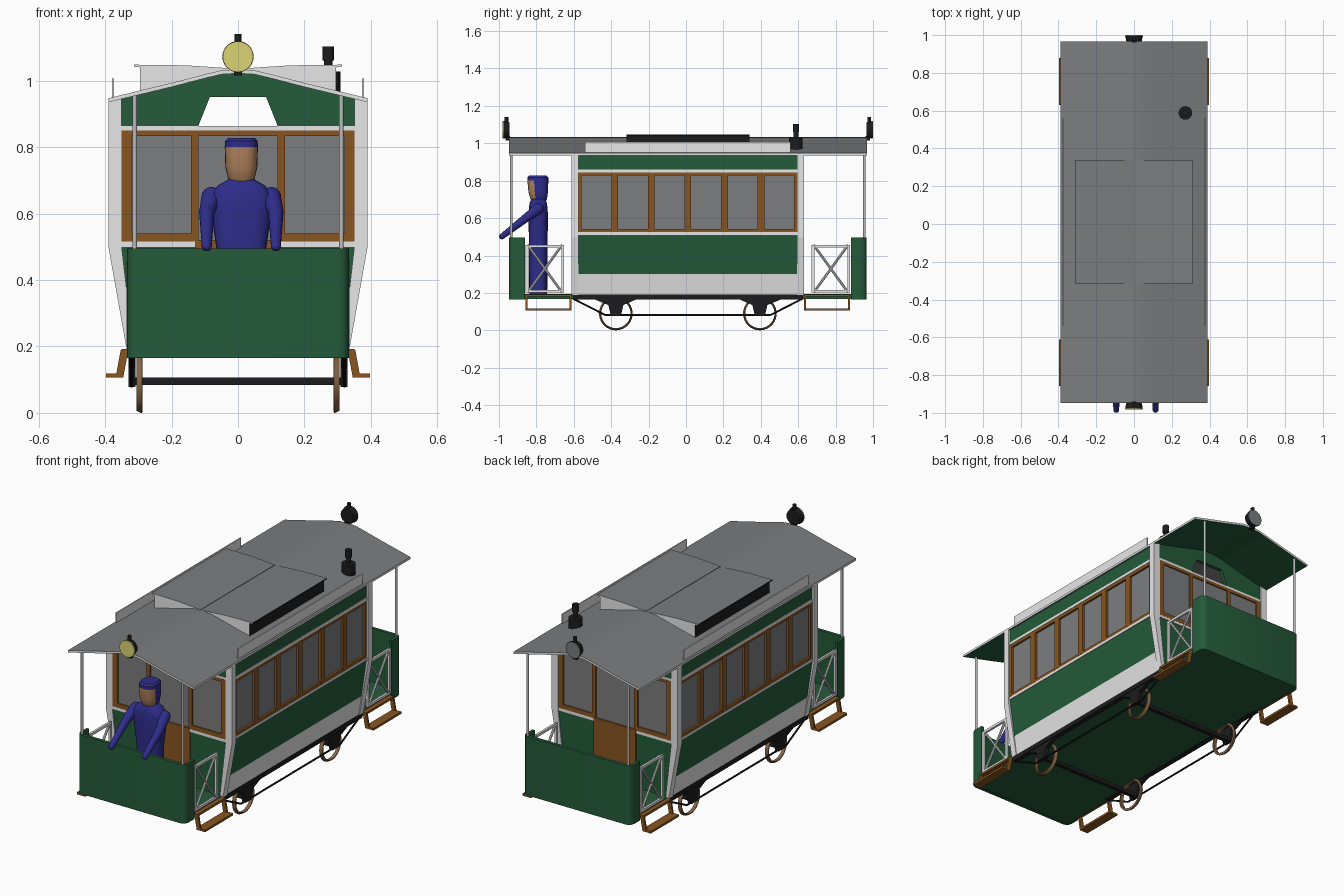
import bpy, bmesh, math
from mathutils import Vector, Matrix

if "Cube" in bpy.data.objects:
    bpy.data.objects.remove(bpy.data.objects["Cube"])

CY = 0.01  # the car is symmetric front to back about this y


def material(name, r, g, b):
    m = bpy.data.materials.new(name)
    m.diffuse_color = (r, g, b, 1)
    m.use_nodes = True
    m.node_tree.nodes["Principled BSDF"].inputs["Base Color"].default_value = m.diffuse_color
    return m


GREEN = material("green paint", 0.018, 0.105, 0.043)
WHITE = material("white paint", 0.8, 0.8, 0.8)
BROWN = material("brown wood", 0.25, 0.09, 0.016)
GREY = material("grey", 0.2, 0.205, 0.21)
BLACK = material("black iron", 0.012, 0.012, 0.013)
BLUE = material("blue cloth", 0.028, 0.026, 0.26)
SKIN = material("skin", 0.45, 0.23, 0.11)
YELLOW = material("yellow lamp", 0.72, 0.65, 0.17)
TAN = material("tan wheel", 0.24, 0.13, 0.06)
STEEL = material("light grey steel", 0.5, 0.5, 0.5)


def prism(bm, pts, a, b, axis='y'):
    """Extrude a 2D outline from a to b along an axis."""
    def place(p, t):
        return {'x': (t, p[0], p[1]), 'y': (p[0], t, p[1]), 'z': (p[0], p[1], t)}[axis]
    lo = [bm.verts.new(place(p, a)) for p in pts]
    hi = [bm.verts.new(place(p, b)) for p in pts]
    bm.faces.new(lo)
    bm.faces.new(hi[::-1])
    for i in range(len(pts)):
        j = (i + 1) % len(pts)
        bm.faces.new((lo[i], hi[i], hi[j], lo[j]))


def box(bm, x0, x1, y0, y1, z0, z1):
    prism(bm, [(x0, z0), (x1, z0), (x1, z1), (x0, z1)], y0, y1)


def rod(bm, p, q, r, r2=None, n=16):
    p, q = Vector(p), Vector(q)
    d = q - p
    mat = Matrix.Translation((p + q) / 2) @ d.to_track_quat('Z', 'Y').to_matrix().to_4x4()
    bmesh.ops.create_cone(bm, cap_ends=True, segments=n, radius1=r,
                          radius2=r if r2 is None else r2, depth=d.length, matrix=mat)


def loft(bm, rings, n=24, power=0.75):
    """Stack of rounded rings: (z, x, y, rx, ry)."""
    def sp(v):
        return math.copysign(abs(v) ** power, v)
    rows = []
    for z, x, y, rx, ry in rings:
        rows.append([bm.verts.new((x + rx * sp(math.cos(k * math.tau / n)),
                                   y + ry * sp(math.sin(k * math.tau / n)), z)) for k in range(n)])
    for a, b in zip(rows, rows[1:]):
        for k in range(n):
            bm.faces.new((a[k], a[(k + 1) % n], b[(k + 1) % n], b[k]))
    bm.faces.new(rows[0][::-1])
    bm.faces.new(rows[-1])


def finish(name, bm, mats, mir='', smooth=False, rule=None):
    """Mirror the mesh, colour its faces and make the object."""
    for ax in mir:
        new = bmesh.ops.duplicate(bm, geom=bm.verts[:] + bm.edges[:] + bm.faces[:])['geom']
        for v in new:
            if isinstance(v, bmesh.types.BMVert):
                if ax == 'x':
                    v.co.x = -v.co.x
                else:
                    v.co.y = 2 * CY - v.co.y
    bmesh.ops.recalc_face_normals(bm, faces=bm.faces[:])
    bm.normal_update()
    if rule:
        for f in bm.faces:
            f.material_index = rule(f)
    me = bpy.data.meshes.new(name)
    bm.to_mesh(me)
    bm.free()
    for m in mats:
        me.materials.append(m)
    if smooth:
        me.shade_smooth()
        me.set_sharp_from_angle(angle=math.radians(35))
    bpy.context.collection.objects.link(bpy.data.objects.new(name, me))


def make(name, mats, mir, build, smooth=False, rule=None):
    bm = bmesh.new()
    build(bm)
    finish(name, bm, mats if isinstance(mats, list) else [mats], mir, smooth, rule)


# Roof: arched sheet, grey on top, green below the platforms, white rims
ARCH = [(0, 1.034), (0.05, 1.031), (0.1, 1.019), (0.2, 0.993), (0.3, 0.969), (0.39, 0.947)]
T = 0.012
top = [(-x, z) for x, z in ARCH[:0:-1]] + ARCH


def roof(bm):
    prism(bm, top + [(x, z - T) for x, z in top[::-1]], -0.947, 0.967)
    for y in (-0.6, 0.62):
        bmesh.ops.bisect_plane(bm, geom=bm.verts[:] + bm.edges[:] + bm.faces[:],
                               plane_co=(0, y, 0), plane_no=(0, 1, 0))


def roof_colour(f):
    if f.normal.z > 0.3:
        return 0
    if f.normal.z < -0.3:
        return 0 if abs(f.calc_center_median().y - CY) < 0.4 else 1
    return 2


make("roof", [GREY, GREEN, WHITE], '', roof, True, roof_colour)

# Two raised roof vents with black outer sides and pale ends
make("roof_vents", [GREY, BLACK, WHITE], 'x', lambda bm: prism(
    bm, [(0.01, 1.015), (0.01, 1.036), (0.08, 1.041), (0.16, 1.046), (0.313, 1.048),
         (0.313, 1.042), (0.295, 1.04), (0.295, 0.96)], -0.318, 0.34),
     True, lambda f: 2 if abs(f.normal.y) > 0.5 else 1 if abs(f.normal.x) > 0.7
     and abs(f.calc_center_median().x) > 0.2 else 0)
make("roof_side_boards", WHITE, 'x', lambda bm: box(bm, 0.373, 0.379, -0.54, 0.56, 0.945, 1.006))


# Stove chimney
def chimney(bm):
    rod(bm, (0.272, 0.588, 0.96), (0.272, 0.588, 1.027), 0.036)
    rod(bm, (0.272, 0.588, 1.02), (0.272, 0.588, 1.07), 0.013)
    rod(bm, (0.272, 0.588, 1.06), (0.272, 0.588, 1.102), 0.017)


make("chimney", BLACK, '', chimney, True)


# Headlamps at both roof ends
def lamp(bm):
    rod(bm, (0, -0.976, 1.072), (0, -0.945, 1.072), 0.047, 0.04, 32)
    rod(bm, (0, -0.96, 1.11), (0, -0.96, 1.14), 0.01)
    box(bm, -0.012, 0.012, -0.965, -0.94, 1.015, 1.04)


make("headlamps", BLACK, 'y', lamp, True)
make("front_lens", YELLOW, '', lambda bm: rod(bm, (0, -0.982, 1.072), (0, -0.975, 1.072), 0.046, n=32))
make("rear_lens", GREY, '', lambda bm: rod(bm, (0, 0.995, 1.072), (0, 1.0, 1.072), 0.044, n=32))


# Cabin side walls in coloured bands
def wall_x(z):
    return 0.378 if z >= 0.5 else 0.333 + (z - 0.2) * 0.15


def band(z0, z1, out=0.0):
    zs = [z0] + ([0.5] if z0 < 0.5 < z1 else []) + [z1]
    pts = [(wall_x(z) + out, z) for z in zs] + [(wall_x(z) - 0.02, z) for z in zs[::-1]]
    return lambda bm: prism(bm, pts, -0.585, 0.605)


make("side_skirt", WHITE, 'x', band(0.19, 0.3))
make("side_lower_panel", GREEN, 'x', band(0.3, 0.51))
make("side_upper_panel", GREEN, 'x', band(0.86, 0.94))
make("side_sill_stripe", WHITE, 'x', band(0.51, 0.525, 0.004))
make("side_head_stripe", WHITE, 'x', band(0.845, 0.86, 0.004))


def side_frames(bm):
    box(bm, 0.358, 0.38, -0.585, 0.605, 0.525, 0.542)
    box(bm, 0.358, 0.38, -0.585, 0.605, 0.828, 0.845)
    for i in range(7):
        y = CY + (i - 3) * 0.1955
        box(bm, 0.358, 0.381, y - 0.018, y + 0.018, 0.53, 0.84)


make("side_window_frames", BROWN, 'x', side_frames)
make("side_glass", GREY, 'x', lambda bm: box(bm, 0.362, 0.368, -0.585, 0.605, 0.53, 0.84))
make("corner_pillars", WHITE, 'xy', lambda bm: prism(
    bm, [(0.39, 0.94), (0.39, 0.5), (0.335, 0.19), (0.315, 0.19), (0.35, 0.5), (0.35, 0.948)],
    -0.611, -0.574))

# Cabin end walls with an open vent above the door
make("end_lower_panel", GREEN, 'y', lambda bm: prism(
    bm, [(-0.32, 0.17), (0.32, 0.17), (0.355, 0.5), (-0.355, 0.5)], -0.605, -0.585))
make("end_upper_panel", GREEN, 'xy', lambda bm: prism(
    bm, [(0.36, 0.862), (0.12, 0.862), (0.085, 0.95), (0, 0.95)] +
        [(x, z - 0.008) for x, z in ARCH[:-1]] + [(0.36, 0.946)], -0.605, -0.585))


def end_stripes(bm):
    box(bm, -0.355, 0.355, -0.608, -0.585, 0.5, 0.516)
    box(bm, -0.355, 0.355, -0.608, -0.585, 0.85, 0.863)


def end_frames(bm):
    box(bm, -0.35, 0.35, -0.609, -0.588, 0.833, 0.85)
    box(bm, 0.12, 0.35, -0.609, -0.588, 0.516, 0.54)
    box(bm, -0.35, -0.12, -0.609, -0.588, 0.516, 0.54)
    for s in (-1, 1):
        for x in (0.335, 0.13):
            w = 0.015 if x > 0.2 else 0.011
            box(bm, s * x - w, s * x + w, -0.609, -0.588, 0.516, 0.85)
    box(bm, -0.13, 0.13, -0.611, -0.59, 0.2, 0.52)  # door panel


make("end_stripes", WHITE, 'y', end_stripes)
make("end_frames_and_door", BROWN, 'y', end_frames)
make("end_glass", GREY, 'y', lambda bm: box(bm, -0.34, 0.34, -0.601, -0.595, 0.515, 0.84))

# Floor and curved platform dashes
make("floor", GREEN, '', lambda bm: box(bm, -0.325, 0.325, -0.93, 0.95, 0.168, 0.195))
out = [(0.334, -0.862), (0.334, -0.915), (0.329, -0.932), (0.319, -0.942), (0.302, -0.946)]
inn = [(0.3, -0.928), (0.314, -0.922), (0.318, -0.91), (0.318, -0.862)]
make("platform_dashes", GREEN, 'y', lambda bm: prism(
    bm, out + [(-x, y) for x, y in out[::-1]] + [(-x, y) for x, y in inn[::-1]] + inn,
    0.165, 0.495, 'z'), True)
make("roof_posts", STEEL, 'xy', lambda bm: rod(
    bm, (0.311, -0.934, 0.48), (0.311, -0.934, 0.957), 0.007), True)


# Folding gates
def gate(bm):
    y0, y1, z0, z1, w = -0.857, -0.652, 0.202, 0.457, 0.014
    for z in (z0, z1 - w):
        box(bm, 0.322, 0.334, y0, y1, z, z + w)
    for y in (y0, y1 - w):
        box(bm, 0.322, 0.334, y, y + w, z0, z1)
    for a, b in ((z0, z1), (z1, z0)):
        rod(bm, (0.328, y0 + 0.01, a), (0.328, y1 - 0.01, b), 0.007, n=8)


make("platform_gates", WHITE, 'xy', gate)


# Boarding steps
def step(bm):
    for y in (-0.858, -0.622):
        prism(bm, [(0.33, 0.19), (0.353, 0.19), (0.368, 0.108), (0.345, 0.108)], y, y + 0.011)
    box(bm, 0.345, 0.397, -0.858, -0.611, 0.106, 0.118)
    box(bm, 0.32, 0.35, -0.858, -0.611, 0.18, 0.192)


make("boarding_steps", BROWN, 'xy', step)


# Running gear
def frame(bm):
    box(bm, 0.305, 0.334, -0.605, CY, 0.165, 0.191)
    prism(bm, [(-0.495, 0.168), (-0.26, 0.168), (-0.335, 0.135), (-0.348, 0.078),
               (-0.402, 0.078), (-0.415, 0.135)], 0.308, 0.33, 'x')
    rod(bm, (0.32, -0.605, 0.17), (0.32, -0.43, 0.081), 0.005, n=8)
    rod(bm, (0.32, -0.43, 0.081), (0.32, CY, 0.081), 0.005, n=8)


make("underframe", BLACK, 'xy', frame)
make("axles", BLACK, 'y', lambda bm: box(bm, -0.31, 0.31, -0.386, -0.364, 0.084, 0.106))


def wheel(bm, n=40):
    prof = [(0.083, 0.287), (0.09, 0.289), (0.09, 0.293), (0.083, 0.306), (0.078, 0.306), (0.078, 0.287)]
    rows = [[bm.verts.new((x, -0.375 + r * math.cos(k * math.tau / n),
                           0.09 + r * math.sin(k * math.tau / n))) for r, x in prof] for k in range(n)]
    for k in range(n):
        a, b = rows[k], rows[(k + 1) % n]
        for i in range(6):
            bm.faces.new((a[i], a[(i + 1) % 6], b[(i + 1) % 6], b[i]))


make("wheel_rims", TAN, 'xy', wheel, True)


# Driver on the front platform
def driver_body(bm):
    loft(bm, [(0.195, 0.01, -0.79, 0.07, 0.048), (0.48, 0.01, -0.79, 0.073, 0.05),
              (0.6, 0.01, -0.79, 0.09, 0.052), (0.655, 0.01, -0.79, 0.095, 0.05),
              (0.685, 0.01, -0.79, 0.07, 0.045), (0.705, 0.01, -0.79, 0.035, 0.035)])
    for s in (-1, 1):
        pts = [(0.01 + s * 0.09, -0.79, 0.65), (0.01 + s * 0.104, -0.85, 0.605), (0.01 + s * 0.104, -0.984, 0.502)]
        for a, b, r, q in ((pts[0], pts[1], 0.03, 0.023), (pts[1], pts[2], 0.023, 0.015)):
            rod(bm, a, b, r, q)
        for p, r in zip(pts, (0.03, 0.023, 0.0155)):
            bmesh.ops.create_uvsphere(bm, u_segments=16, v_segments=10, radius=r,
                                      matrix=Matrix.Translation(p))


make("driver_body", BLUE, '', driver_body, True)
make("driver_head", [SKIN, BLUE], '', lambda bm: loft(
    bm, [(0.685, 0.01, -0.785, 0.03, 0.035), (0.705, 0.01, -0.788, 0.04, 0.045),
         (0.74, 0.01, -0.79, 0.048, 0.052), (0.8, 0.01, -0.792, 0.05, 0.056),
         (0.818, 0.01, -0.792, 0.049, 0.056), (0.827, 0.01, -0.792, 0.04, 0.046)]),
     True, lambda f: 0 if f.calc_center_median().z < 0.8 and f.calc_center_median().y < -0.81 else 1)
